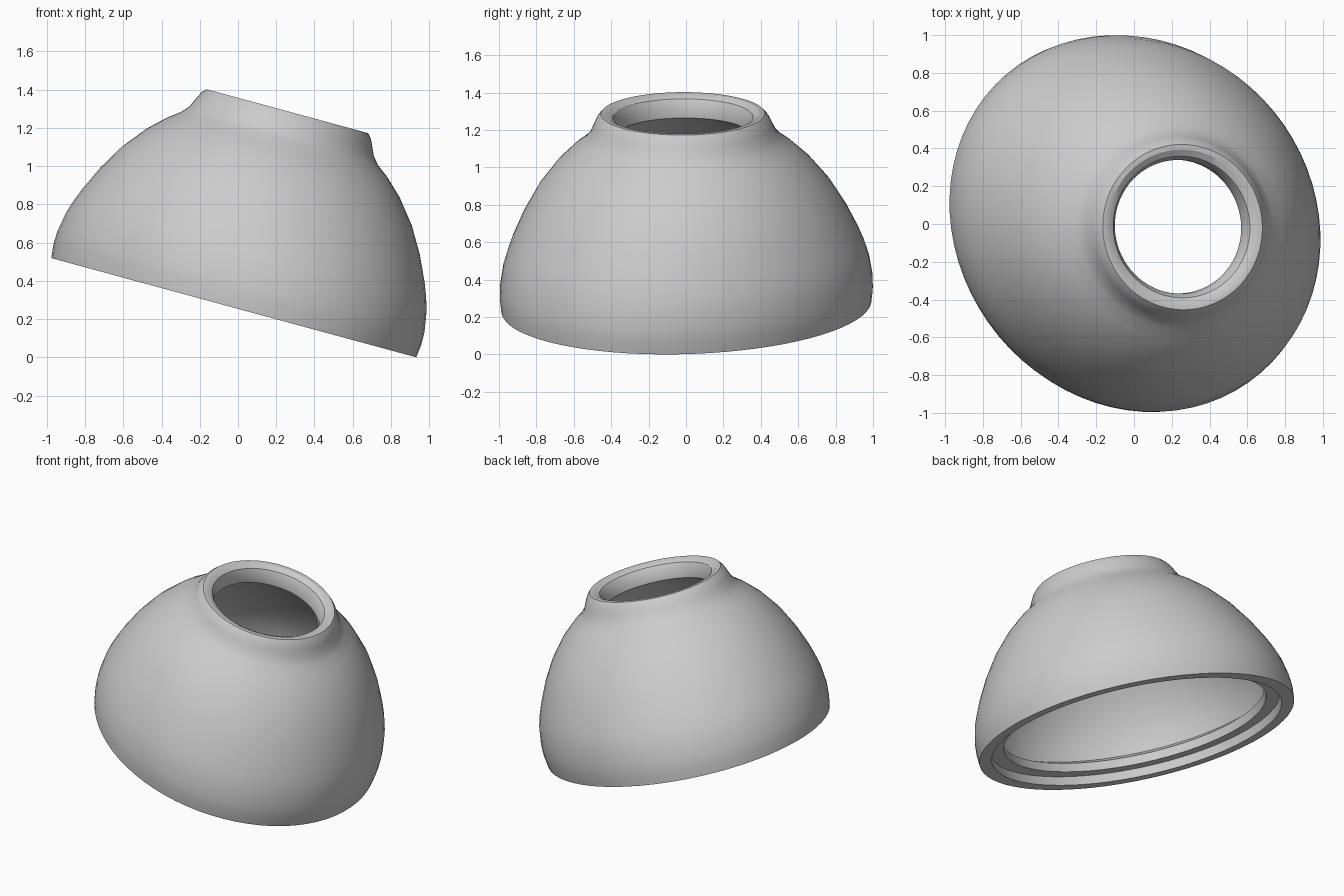
import bpy, bmesh
from math import sin, cos, pi, radians
from mathutils import Matrix, Vector

if "Cube" in bpy.data.objects:
    bpy.data.objects.remove(bpy.data.objects["Cube"])

SEGMENTS = 72
TILT = radians(15.2)
SKEW = -0.055     # the round plan is slightly oval along a diagonal at the base

# Closed wall section: (radius, height along the tilted axis)
outer = [(0.988, 0.0), (0.996, 0.07), (0.995, 0.14), (0.977, 0.25), (0.955, 0.32),
         (0.928, 0.39), (0.865, 0.525), (0.785, 0.66), (0.685, 0.785),
         (0.595, 0.87), (0.535, 0.915)]
neck = [(0.50, 0.955), (0.477, 1.005), (0.46, 1.04), (0.438, 1.065),
        (0.41, 1.065), (0.375, 1.045), (0.354, 1.0), (0.354, 0.945)]
inner = [(0.46, 0.88), (0.545, 0.815), (0.64, 0.725), (0.73, 0.61), (0.805, 0.48),
         (0.86, 0.36), (0.89, 0.25), (0.90, 0.16)]
rim_step = [(0.825, 0.12), (0.825, 0.06), (0.91, 0.06), (0.91, 0.0)]


def lathe(name, profile):
    bm = bmesh.new()
    rings = []
    for r, h in profile:
        k = SKEW * max(0.0, 1.0 - h / 1.2)
        shift = -0.017 * max(0.0, h - 0.3) / 0.7    # collar sits a little forward
        ring = []
        for i in range(SEGMENTS):
            a = 2 * pi * i / SEGMENTS
            u, v = r * cos(a), r * sin(a)
            ring.append(bm.verts.new((u + k * v, v + k * u + shift, h)))
        rings.append(ring)
    for n, a in enumerate(rings):
        b = rings[(n + 1) % len(rings)]
        for i in range(SEGMENTS):
            j = (i + 1) % SEGMENTS
            bm.faces.new((a[i], a[j], b[j], b[i]))
    bmesh.ops.recalc_face_normals(bm, faces=bm.faces)
    # Lean the axis towards +x and rest the lowest point on the floor
    bm.transform(Matrix.Rotation(TILT, 4, 'Y'))
    low = min(v.co.z for v in bm.verts)
    bmesh.ops.translate(bm, verts=bm.verts, vec=Vector((-0.022, 0.002, -low)))
    mesh = bpy.data.meshes.new(name)
    bm.to_mesh(mesh)
    bm.free()
    obj = bpy.data.objects.new(name, mesh)
    bpy.context.collection.objects.link(obj)
    return obj


# Hollow dome with a raised collar and a stepped bottom rim
shell = lathe("dome_shell_with_collar", outer + neck + inner + rim_step)
bpy.context.view_layer.objects.active = shell
shell.select_set(True)
bpy.ops.object.shade_smooth_by_angle(angle=radians(30))
